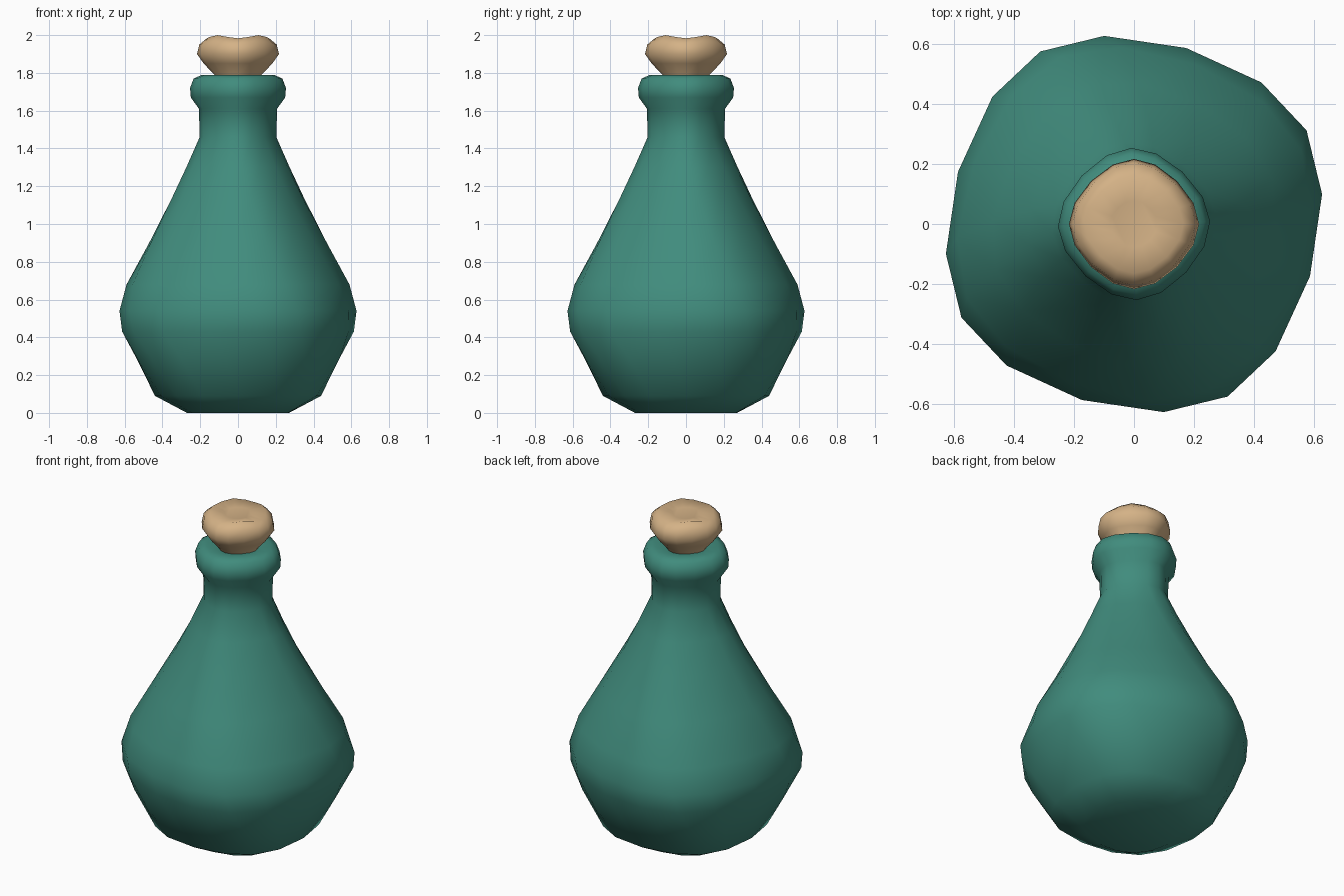
import bpy, bmesh
from math import cos, sin, radians

cube = bpy.data.objects.get("Cube")
if cube:
    bpy.data.objects.remove(cube, do_unlink=True)


def make_material(name, rgb):
    mat = bpy.data.materials.new(name)
    mat.use_nodes = True
    mat.diffuse_color = (*rgb, 1)
    shader = mat.node_tree.nodes["Principled BSDF"]
    shader.inputs["Base Color"].default_value = (*rgb, 1)
    shader.inputs["Roughness"].default_value = 0.7
    return mat


# One rounded-square quarter: (angle from corner, radius factor, lift weight)
QUARTER = [(0, 1, 0), (19.5, 0.97, 0.4), (45, 0.935, 1), (70.5, 0.97, 0.4)]


def rounded_square_loft(name, profile, mat):
    """Loft rings of (height, corner radius, twist in degrees, side lift)."""
    bm = bmesh.new()
    rings = []
    for z, r, twist, lift in profile:
        ring = []
        for side in range(4):
            for angle, factor, weight in QUARTER:
                a = radians(90 * side + angle + twist)
                ring.append(bm.verts.new((r * factor * cos(a), r * factor * sin(a),
                                          z + lift * weight)))
        rings.append(ring)
    count = len(rings[0])
    for low, high in zip(rings, rings[1:]):
        for i in range(count):
            j = (i + 1) % count
            bm.faces.new((low[i], low[j], high[j], high[i]))
    bm.faces.new(rings[0][::-1])
    bm.faces.new(rings[-1])
    for face in bm.faces:
        face.smooth = True
    mesh = bpy.data.meshes.new(name)
    bm.to_mesh(mesh)
    bm.free()
    mesh.materials.append(mat)
    obj = bpy.data.objects.new(name, mesh)
    bpy.context.collection.objects.link(obj)
    return obj


teal = make_material("teal glass", (0.052, 0.262, 0.205))
tan = make_material("tan cork", (0.66, 0.445, 0.24))

# Bottle: twisted belly, narrow neck and rolled lip
rounded_square_loft("bottle", [
    (0.00, 0.29, 50, 0),
    (0.09, 0.47, 46, 0),
    (0.29, 0.58, 38, 0),
    (0.43, 0.645, 31, 0),
    (0.54, 0.655, 28.5, 0),
    (0.68, 0.61, 24, 0),
    (0.90, 0.485, 18, 0),
    (1.13, 0.36, 11, 0),
    (1.30, 0.275, 6, 0),
    (1.46, 0.203, 2, 0),
    (1.61, 0.207, 2, 0),
    (1.67, 0.25, 2, 0),
    (1.72, 0.254, 2, 0),
    (1.77, 0.235, 2, 0),
    (1.79, 0.19, 2, 0),
    (1.78, 0.13, 2, 0),
], teal)

# Cork: flared stopper with a shallow dished top
rounded_square_loft("cork", [
    (1.72, 0.10, 0, 0),
    (1.79, 0.125, 0, 0),
    (1.85, 0.182, 0, 0),
    (1.90, 0.217, 0, 0),
    (1.95, 0.205, 0, 0.01),
    (1.983, 0.165, 0, 0.017),
    (1.98, 0.08, 0, 0),
], tan)
